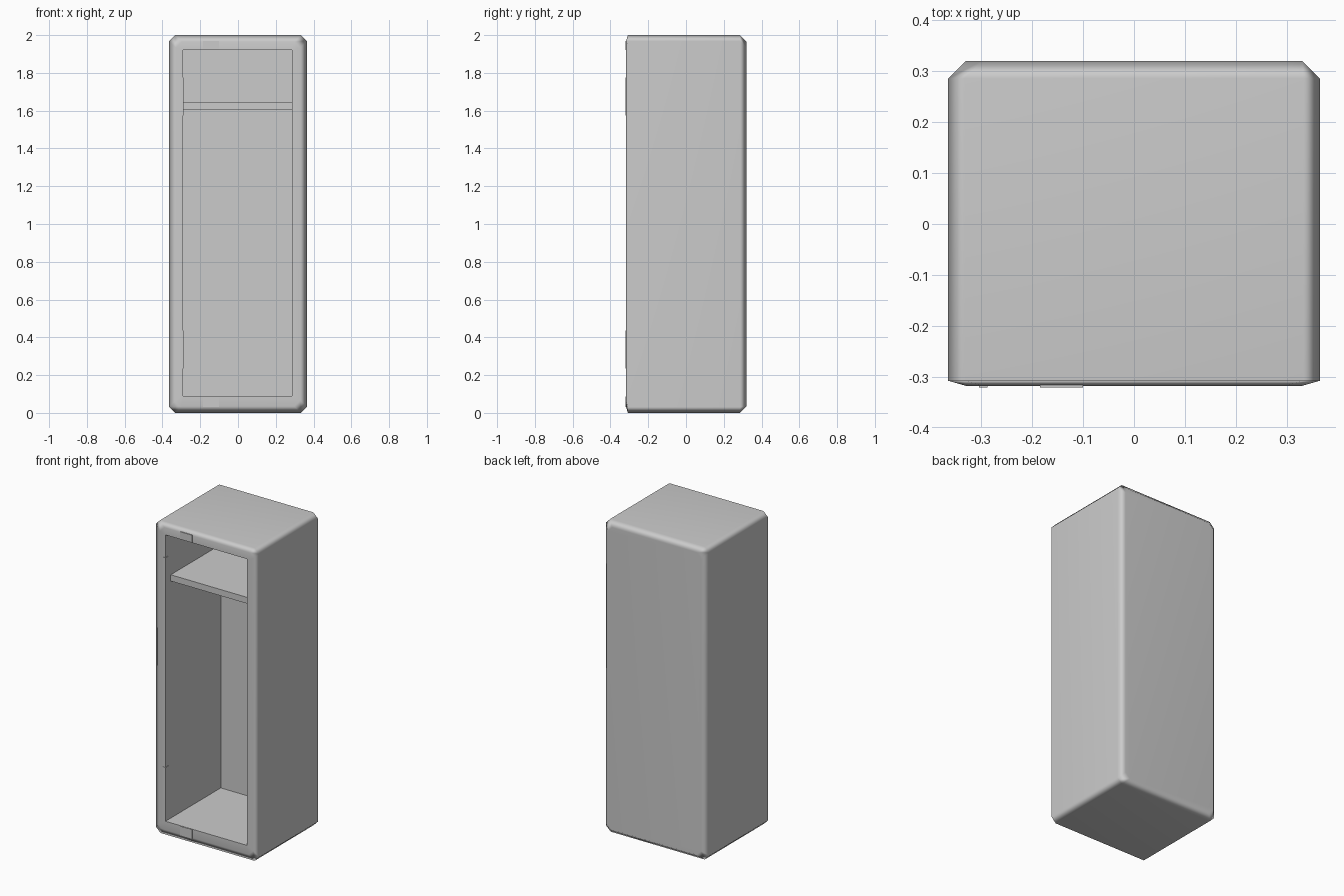
import bpy
import bmesh
from math import radians

default = bpy.data.objects.get("Cube")
if default:
    bpy.data.objects.remove(default, do_unlink=True)

grey = bpy.data.materials.new("locker_grey")
grey.use_nodes = True
colour = (0.6, 0.6, 0.6, 1)
grey.diffuse_color = colour
grey.node_tree.nodes["Principled BSDF"].inputs["Base Color"].default_value = colour


def make_object(name, bm):
    bmesh.ops.remove_doubles(bm, verts=bm.verts, dist=0.0001)
    bmesh.ops.recalc_face_normals(bm, faces=bm.faces)
    mesh = bpy.data.meshes.new(name)
    bm.to_mesh(mesh)
    bm.free()
    mesh.materials.append(grey)
    obj = bpy.data.objects.new(name, mesh)
    bpy.context.collection.objects.link(obj)
    return obj


def ring(bm, x0, x1, z0, z1, cut, y):
    """Rectangle in the xz plane with its corners cut off."""
    points = [(x0 + cut, z0), (x1 - cut, z0), (x1, z0 + cut), (x1, z1 - cut),
              (x1 - cut, z1), (x0 + cut, z1), (x0, z1 - cut), (x0, z0 + cut)]
    return [bm.verts.new((x, y, z)) for x, z in points]


def box(name, x0, x1, y0, y1, z0, z1):
    bm = bmesh.new()
    bmesh.ops.create_cube(bm, size=1)
    for v in bm.verts:
        v.co = (x1 if v.co.x > 0 else x0, y1 if v.co.y > 0 else y0,
                z1 if v.co.z > 0 else z0)
    return make_object(name, bm)


# Hollow cabinet: back cap, outer walls, front rim, then the inside
W, H = 0.365, 2.0
bm = bmesh.new()
rings = []
for inset, y in [(0.034, 0.32), (0, 0.286), (0, -0.308), (0.035, -0.318)]:
    rings.append(ring(bm, inset - W, W - inset, inset, H - inset, 0.032, y))
for y in (-0.318, 0.24):
    rings.append(ring(bm, -0.29, 0.285, 0.09, 1.92, 0, y))
for a, b in zip(rings, rings[1:]):
    for i in range(8):
        j = (i + 1) % 8
        bm.faces.new((a[i], a[j], b[j], b[i]))
bm.faces.new(rings[0])
bm.faces.new(rings[-1])
cabinet = make_object("cabinet", bm)

bpy.ops.object.select_all(action='DESELECT')
cabinet.select_set(True)
bpy.context.view_layer.objects.active = cabinet
bpy.ops.object.shade_smooth_by_angle(angle=radians(75))
weighted = cabinet.modifiers.new("even_shading", 'WEIGHTED_NORMAL')
weighted.keep_sharp = True

# Shelf inside
box("shelf", -0.29, 0.285, -0.265, 0.24, 1.605, 1.645)

# Hinge plates beside the opening
for name, z in [("lower_hinge", 0.235), ("upper_hinge", 1.575)]:
    box(name, -0.305, -0.288, -0.321, -0.29, z, z + 0.2)

# Latch strips on the rim above and below the opening
for name, z0, z1 in [("lower_strip", 0.03, 0.088), ("upper_strip", 1.922, 1.97)]:
    box(name, -0.185, -0.1, -0.321, -0.31, z0, z1)
